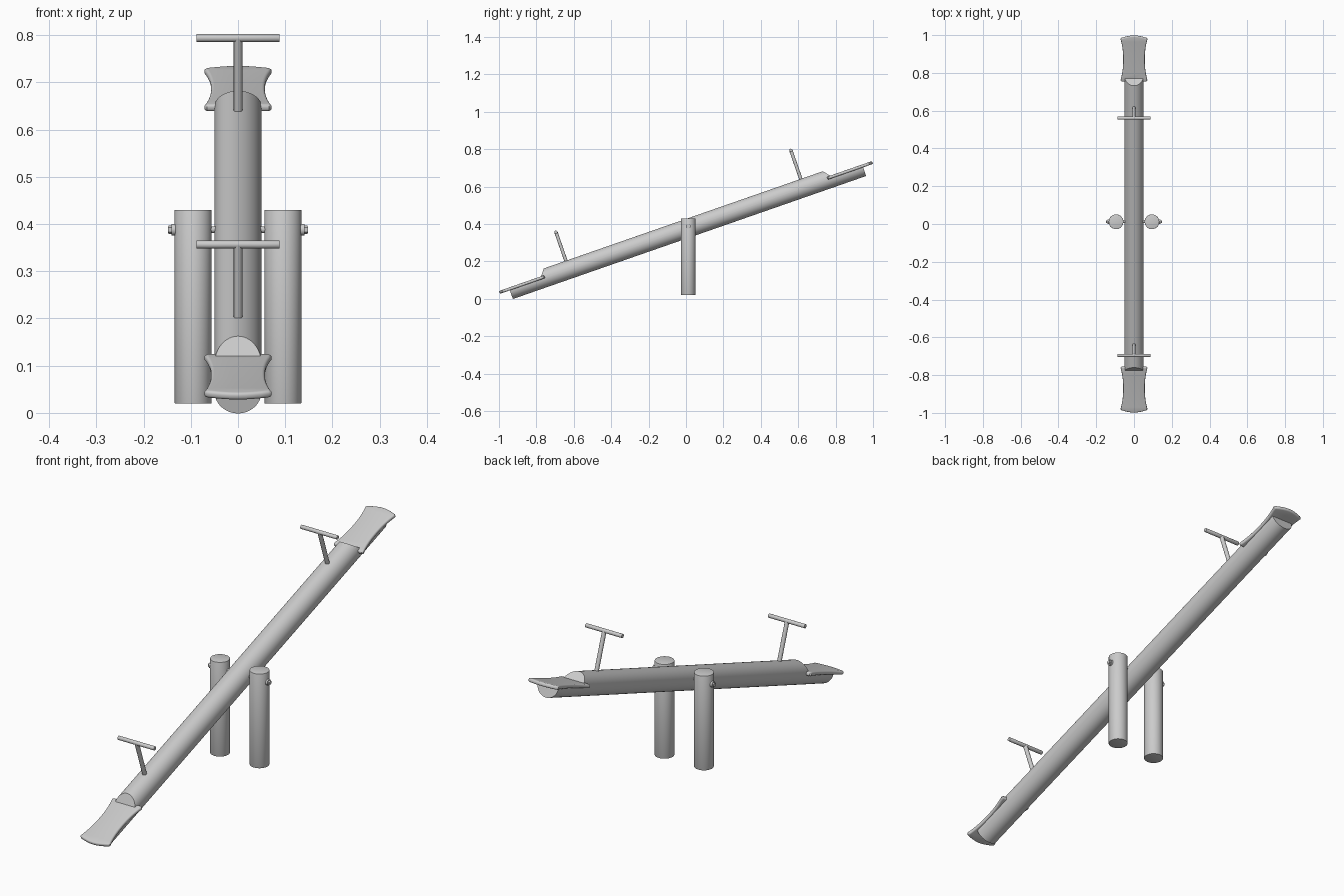
import bpy, bmesh
from math import radians, cos, pi
from mathutils import Matrix, Vector

if "Cube" in bpy.data.objects:
    bpy.data.objects.remove(bpy.data.objects["Cube"])

# Tilted frame of the beam: local y runs along the beam, local z is its upper side
TILT = Matrix.Translation((0, 0.0023, 0.375)) @ Matrix.Rotation(radians(19.2), 4, 'X')
IDENT = Matrix.Identity(4)


def finish(ob, angle=40):
    bpy.ops.object.select_all(action='DESELECT')
    ob.select_set(True)
    bpy.context.view_layer.objects.active = ob
    bpy.ops.object.shade_smooth_by_angle(angle=radians(angle))


def add_object(name, bm, frame):
    bmesh.ops.recalc_face_normals(bm, faces=bm.faces)
    me = bpy.data.meshes.new(name)
    bm.to_mesh(me)
    bm.free()
    ob = bpy.data.objects.new(name, me)
    bpy.context.collection.objects.link(ob)
    ob.matrix_world = frame
    return ob


def rod(name, a, b, r, frame=IDENT, sides=32, bevel=0.0):
    """Capped cylinder from a to b."""
    a, b = Vector(a), Vector(b)
    d = b - a
    m = Matrix.Translation((a + b) / 2) @ d.to_track_quat('Z', 'Y').to_matrix().to_4x4()
    bm = bmesh.new()
    bmesh.ops.create_cone(bm, cap_ends=True, segments=sides, radius1=r, radius2=r,
                          depth=d.length, matrix=m)
    if bevel:
        rims = [e for e in bm.edges if any(len(f.verts) > 4 for f in e.link_faces)]
        bmesh.ops.bevel(bm, geom=rims, offset=bevel, segments=2, profile=0.5, affect='EDGES')
    ob = add_object(name, bm, frame)
    finish(ob)
    return ob


def prism(name, points, extrude, frame):
    """Flat outline extruded along a vector."""
    bm = bmesh.new()
    face = bm.faces.new([bm.verts.new(p) for p in points])
    new = bmesh.ops.extrude_face_region(bm, geom=[face])['geom']
    bmesh.ops.translate(bm, vec=extrude, verts=[v for v in new if isinstance(v, bmesh.types.BMVert)])
    return add_object(name, bm, frame)


def apply_modifiers(ob):
    bpy.context.view_layer.objects.active = ob
    for m in list(ob.modifiers):
        bpy.ops.object.modifier_apply(modifier=m.name)


# Log beam, with half-depth notches cut at both ends for the seats
beam = rod("log_beam", (0, -1.0, 0), (0, 1.0, 0), 0.05, TILT, 64)
for s in (-1, 1):
    profile = [(0.83, 0), (1.1, 0), (1.1, 0.1), (0.75, 0.1)]
    cutter = prism("notch_cutter", [(-0.1, s * y, z) for y, z in profile], (0.2, 0, 0), TILT)
    mod = beam.modifiers.new("notch", 'BOOLEAN')
    mod.operation = 'DIFFERENCE'
    mod.solver = 'EXACT'
    mod.object = cutter
    bpy.context.view_layer.update()
    apply_modifiers(beam)
    bpy.data.objects.remove(cutter)
finish(beam, 30)


def seat_outline(s):
    """Waisted plate: concave sides, bowed outer edge, straight inner edge."""
    mid, half = 0.9215, 0.1215
    side = []
    for i in range(17):
        t = -0.95 + 1.9 * i / 16
        side.append((0.057 + 0.016 * abs(t) ** 2.2, mid + half * t))
    right = [(0.066, mid - half)] + side
    bow = [(0.066 * k / 4, mid + half + 0.0135 * cos(k / 4 * pi / 2)) for k in (4, 3, 2, 1)]
    pts = right + bow
    pts += [(0, mid + half + 0.0135)] + [(-x, y) for x, y in reversed(pts)]
    return [(x, s * y, -0.001) for x, y in pts]


for s, end in ((-1, "front"), (1, "back")):
    # Seat plate with rounded rim
    seat = prism(end + "_seat", seat_outline(s), (0, 0, 0.016), TILT)
    bev = seat.modifiers.new("rim", 'BEVEL')
    bev.width, bev.segments = 0.0065, 4
    bev.limit_method, bev.angle_limit = 'ANGLE', radians(60)
    apply_modifiers(seat)
    finish(seat)
    # T-shaped handle
    y = s * 0.665
    rod(end + "_handle_stem", (0, y, 0.03), (0, y, 0.212), 0.009, TILT, 24)
    rod(end + "_handle_bar", (-0.088, y, 0.212), (0.088, y, 0.212), 0.0085, TILT, 24, 0.001)

# Support posts with the axle and its end hardware
PY, PZ = 0.012, 0.388
rod("axle", (-0.148, PY, PZ), (0.148, PY, PZ), 0.007, sides=24)
for s, end in ((-1, "left"), (1, "right")):
    rod(end + "_post", (s * 0.095, PY, 0.02), (s * 0.095, PY, 0.43), 0.039, sides=48, bevel=0.001)
    rod(end + "_washer", (s * 0.128, PY, PZ), (s * 0.141, PY, PZ), 0.0125, sides=24)
    rod(end + "_nut", (s * 0.139, PY, PZ), (s * 0.147, PY, PZ), 0.009, sides=6)
